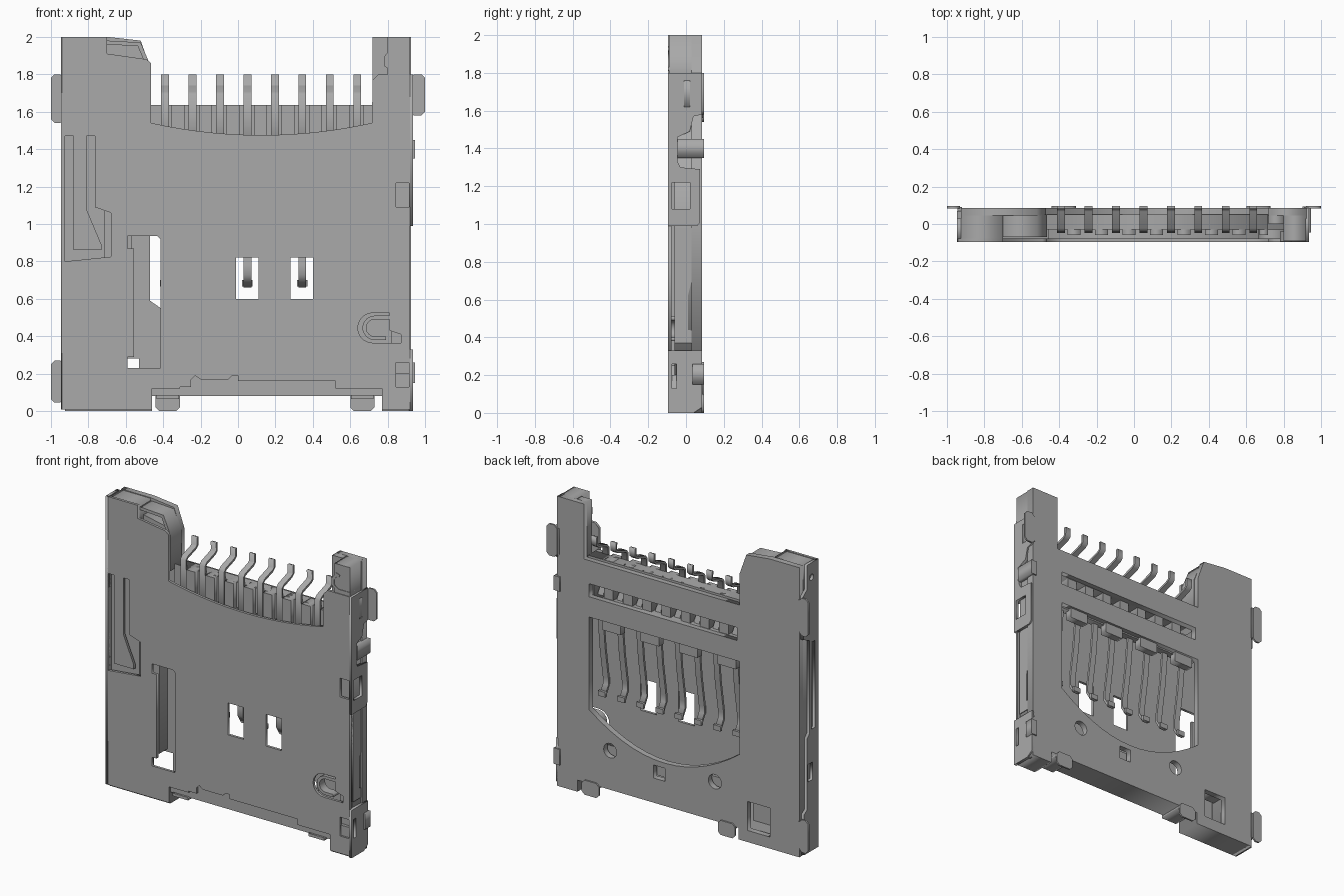
import bpy, math
from mathutils import Matrix

if "Cube" in bpy.data.objects:
    bpy.data.objects.remove(bpy.data.objects["Cube"])

grey = bpy.data.materials.new("neutral grey")
grey.use_nodes = True
grey.diffuse_color = (0.4, 0.4, 0.4, 1)
grey.node_tree.nodes["Principled BSDF"].inputs["Base Color"].default_value = (0.4, 0.4, 0.4, 1)


def plate(name, loops, lo, hi, axis="y"):
    """Fill the first loop, cut the others as holes, extrude from lo to hi.
    axis y: loops are (x, z); axis x: loops are (y, z)."""
    cu = bpy.data.curves.new(name, "CURVE")
    cu.dimensions, cu.fill_mode = "2D", "BOTH"
    cu.extrude = (hi - lo) / 2
    for pts in loops:
        sp = cu.splines.new("POLY")
        sp.points.add(len(pts) - 1)
        for p, (a, b) in zip(sp.points, pts):
            p.co = (a, b, 0, 1)
        sp.use_cyclic_u = True
    tmp = bpy.data.objects.new(name + "_tmp", cu)
    bpy.context.collection.objects.link(tmp)
    dg = bpy.context.evaluated_depsgraph_get()
    me = bpy.data.meshes.new_from_object(tmp.evaluated_get(dg))
    bpy.data.objects.remove(tmp)
    mid = (lo + hi) / 2
    if axis == "y":
        m = Matrix(((1, 0, 0, 0), (0, 0, -1, mid), (0, 1, 0, 0), (0, 0, 0, 1)))
    else:
        m = Matrix(((0, 0, 1, mid), (1, 0, 0, 0), (0, 1, 0, 0), (0, 0, 0, 1)))
    me.transform(m)
    me.materials.clear()
    me.materials.append(grey)
    ob = bpy.data.objects.new(name, me)
    bpy.context.collection.objects.link(ob)
    return ob


def rect(a0, a1, b0, b1, c=0.0):
    """Rectangle, with cut corners if c is given."""
    if not c:
        return [(a0, b0), (a1, b0), (a1, b1), (a0, b1)]
    return [(a0 + c, b0), (a1 - c, b0), (a1, b0 + c), (a1, b1 - c),
            (a1 - c, b1), (a0 + c, b1), (a0, b1 - c), (a0, b0 + c)]


def box(name, x0, x1, y0, y1, z0, z1):
    return plate(name, [rect(x0, x1, z0, z1)], y0, y1)


def circle(x, z, r, n=20):
    return [(x + r * math.cos(i * math.tau / n), z + r * math.sin(i * math.tau / n)) for i in range(n)]


def bow(x0, x1, z_end, z_mid, n=14):
    """Shallow arc from x0 to x1 dipping to z_mid."""
    return [(x0 + (x1 - x0) * i / n, z_mid + (z_end - z_mid) * (2 * i / n - 1) ** 2) for i in range(n + 1)]


def ribbon(path, t):
    """Closed outline of thickness t around an open path."""
    left, right = [], []
    for i, (a, b) in enumerate(path):
        p, q = path[max(i - 1, 0)], path[min(i + 1, len(path) - 1)]
        dx, dy = q[0] - p[0], q[1] - p[1]
        k = t / 2 / math.hypot(dx, dy)
        left.append((a - dy * k, b + dx * k))
        right.append((a + dy * k, b - dx * k))
    return left + right[::-1]


# Metal front shell with spring slits, slider slot and inspection windows
shell = ([(-0.94, 0.01), (-0.46, 0.01), (-0.46, 0.12), (-0.31, 0.12), (-0.31, 0.13), (-0.25, 0.13),
          (-0.25, 0.17), (-0.23, 0.19), (-0.20, 0.17), (-0.05, 0.17), (-0.03, 0.19), (0.0, 0.19),
          (0.0, 0.16), (0.52, 0.16), (0.52, 0.12), (0.77, 0.12), (0.77, 0.01), (0.92, 0.01),
          (0.92, 0.13), (0.845, 0.13), (0.845, 0.26), (0.92, 0.26),
          (0.92, 1.09), (0.845, 1.09), (0.845, 1.22), (0.92, 1.22), (0.92, 1.80), (0.75, 1.80), (0.72, 1.77)]
         + bow(0.715, -0.465, 1.54, 1.475)
         + [(-0.465, 1.86), (-0.49, 1.88), (-0.70, 1.91), (-0.70, 2.0), (-0.94, 2.0)])
tongue_slit = [(-0.925, 1.47), (-0.88, 1.47), (-0.88, 0.86), (-0.73, 0.86), (-0.73, 0.89), (-0.81, 1.08),
               (-0.81, 1.47), (-0.765, 1.47), (-0.765, 1.09), (-0.68, 1.06), (-0.68, 0.825), (-0.925, 0.80)]
slider_slot = [(-0.59, 0.23), (-0.415, 0.23), (-0.415, 0.92), (-0.43, 0.935), (-0.59, 0.935),
               (-0.59, 0.87), (-0.555, 0.87), (-0.555, 0.29), (-0.59, 0.29)]
latch_hole = ([(0.72 + 0.08 * math.cos(a), 0.445 + 0.08 * math.sin(a))
               for a in [math.radians(90 + 18 * i) for i in range(11)]]
              + [(0.87, 0.365), (0.87, 0.41), (0.81, 0.43), (0.81, 0.525)])
plate("front_shell", [shell, tongue_slit, slider_slot, latch_hole,
                      rect(-0.01, 0.11, 0.6, 0.82), rect(0.28, 0.40, 0.6, 0.82)], -0.095, -0.077)

# Spring loop lying in the latch hole
loop = ([(0.81, 0.50)] + [(0.73 + 0.055 * math.cos(a), 0.445 + 0.055 * math.sin(a))
        for a in [math.radians(90 + 20 * i) for i in range(10)]] + [(0.79, 0.39)])
plate("latch_spring", [ribbon(loop, 0.02)], -0.09, -0.03)

# Plastic base plate with contact window and locating holes
base = [(-0.925, 0.0), (-0.46, 0.0), (-0.46, 0.08), (0.77, 0.08), (0.77, 0.0), (0.92, 0.0), (0.92, 2.0),
        (0.72, 2.0), (0.72, 1.62), (-0.47, 1.62), (-0.47, 1.84), (-0.52, 1.98), (-0.70, 2.0), (-0.925, 2.0)]
window = bow(-0.47, 0.68, 0.59, 0.375) + [(0.68, 1.23), (-0.47, 1.23)]
plate("base_plate", [base, window, rect(-0.45, 0.68, 1.37, 1.46), circle(0.52, 0.35, 0.05),
                     circle(-0.28, 0.35, 0.05), rect(0.10, 0.19, 0.25, 0.34),
                     rect(-0.70, -0.53, 0.08, 0.28)], 0.045, 0.085)
# Blind floors behind the locating holes
box("locator_floor", -0.36, 0.60, 0.0, 0.02, 0.24, 0.35)

# Plastic frame around the card space
plate("bottom_wall", [[(-0.925, 0.0), (-0.46, 0.0), (-0.46, 0.08), (0.77, 0.08), (0.77, 0.0), (0.915, 0.0),
                       (0.915, 0.2), (0.0, 0.2), (-0.46, 0.2), (-0.46, 0.07), (-0.925, 0.07)]], -0.082, 0.05)
box("right_rail", -0.925, -0.71, -0.06, 0.05, 0.07, 1.8)
box("slider", -0.72, -0.57, -0.045, 0.05, 0.3, 1.5)
box("left_rail", 0.82, 0.915, -0.06, 0.05, 0.2, 1.7)
box("right_top_block", -0.925, -0.70, -0.085, 0.05, 1.78, 1.995)
plate("right_top_ramp", [[(-0.70, 1.6), (-0.47, 1.6), (-0.47, 1.84), (-0.50, 1.87), (-0.70, 1.91)]], -0.03, 0.05)
plate("right_top_lip", [[(-0.70, 1.98), (-0.52, 1.97), (-0.465, 1.84), (-0.465, 1.6), (-0.49, 1.6),
                         (-0.49, 1.84), (-0.535, 1.95), (-0.70, 1.96)]], -0.07, 0.05)
# Left post: stepped hook and outer wall
plate("left_post", [[(0.80, 1.6), (0.92, 1.6), (0.92, 1.82), (0.82, 1.82), (0.79, 1.85), (0.79, 1.89),
                     (0.82, 1.93), (0.86, 1.93), (0.86, 1.96), (0.83, 1.96), (0.83, 2.0),
                     (0.92, 2.0), (0.92, 1.85), (0.84, 1.85), (0.84, 1.90), (0.90, 1.90), (0.90, 1.84),
                     (0.92, 1.83), (0.92, 2.0), (0.72, 2.0), (0.72, 1.6)][:1]
                    + [(0.92, 1.6), (0.92, 2.0), (0.80, 2.0)]], -0.09, 0.05)
box("left_post_step", 0.72, 0.80, 0.0, 0.05, 1.6, 2.0)
hook = [(0.92, 1.82), (0.83, 1.82), (0.79, 1.85), (0.79, 1.89), (0.82, 1.93), (0.84, 1.92)]
plate("post_hook", [ribbon(hook, 0.02)], -0.094, -0.04)

# Contact comb: header, lower bar and ribs
box("comb_header", -0.465, 0.715, -0.03, 0.05, 1.46, 1.635)
box("comb_bar", -0.465, 0.715, 0.0, 0.05, 1.22, 1.37)
pins = [-0.39 + 0.1467 * i for i in range(8)]
spring_path = [(0.088, 1.80), (0.088, 1.745), (0.07, 1.73), (-0.02, 1.70), (-0.035, 1.685), (-0.035, 1.45),
               (0.015, 1.38), (0.015, 1.2), (-0.005, 1.0), (-0.04, 0.78), (-0.04, 0.73), (0.0, 0.665)]
for i, x in enumerate(pins):
    w = 0.021
    plate(f"contact_{i + 1}", [ribbon(spring_path, 0.016)], x - w, x + w, "x")
    box(f"contact_pad_{i + 1}", x - 0.028, x + 0.028, -0.005, 0.012, 0.665, 0.70)
    box(f"comb_rib_{i + 1}", x + 0.035, x + 0.105 if i < 7 else 0.715, -0.06, 0.045, 1.37, 1.635)
    if i % 2 == 0:
        box(f"comb_tooth_{i + 1}", x - 0.04, x + 0.10, 0.02, 0.07, 1.16, 1.24)

# Left side wall of the shell: stepped panels with clip openings
plate("left_side_panel", [[(-0.095, 0.99), (0.06, 0.99), (0.075, 1.01), (0.075, 1.29), (-0.03, 1.30),
                           (-0.045, 1.33), (-0.045, 1.46), (0.02, 1.49), (0.04, 1.57), (0.085, 1.58),
                           (0.085, 1.80), (-0.095, 1.80)], rect(-0.075, 0.02, 1.08, 1.22),
                          rect(-0.01, 0.02, 1.62, 1.76)], 0.915, 0.935, "x")
plate("left_side_spring", [[(-0.06, 0.37), (0.06, 0.37), (0.07, 0.40), (0.06, 0.43), (0.01, 0.44),
                            (0.01, 0.62), (0.075, 0.88), (0.075, 0.98), (-0.06, 0.98)]], 0.90, 0.92, "x")
plate("left_foot_panel", [[(-0.095, 0.0), (0.04, 0.0), (0.085, 0.03), (0.085, 0.33), (-0.095, 0.33)],
                          rect(-0.075, -0.05, 0.13, 0.26)], 0.915, 0.935, "x")
for n, (z0, z1) in enumerate([(0.15, 0.26), (1.35, 1.45)]):
    box(f"left_clip_{n + 1}", 0.90, 0.945, -0.045 + 0.08 * (1 - n), 0.094, z0, z1)
box("left_outer_wall", 0.905, 0.925, 0.03, 0.085, 0.0, 2.0)

# Right side wall of the shell
plate("right_side_panel", [[(-0.095, 0.01), (0.06, 0.01), (0.06, 0.29), (0.03, 0.31), (0.03, 0.8), (0.0, 0.83),
                            (0.0, 1.47), (0.07, 1.5), (0.07, 1.8), (0.03, 1.83), (0.03, 2.0), (-0.095, 2.0)],
                           rect(-0.06, -0.02, 0.85, 1.45), rect(-0.03, 0.02, 0.50, 0.62),
                           circle(-0.02, 1.9, 0.022, 12)], -0.945, -0.925, "x")

# Solder flanges on the sides and along the bottom
for n, (x0, x1, z0, z1) in enumerate([(-1.0, -0.93, 0.045, 0.27), (-1.0, -0.93, 1.54, 1.80),
                                      (0.92, 1.0, 1.58, 1.80)]):
    plate(f"side_flange_{n + 1}", [rect(x0, x1, z0, z1, 0.02)], 0.083, 0.095)
    inner = x1 if x0 < 0 else x0
    box(f"flange_web_{n + 1}", inner - 0.012, inner + 0.012, -0.09, 0.09, z0 + 0.02, z1 - 0.02)
for n, x in enumerate((-0.375, 0.665)):
    plate(f"bottom_flange_{n + 1}", [rect(x - 0.065, x + 0.065, 0.0, 0.10, 0.02)], 0.083, 0.095)
    box(f"bottom_flange_web_{n + 1}", x - 0.06, x + 0.06, -0.095, 0.09, 0.065, 0.085)
